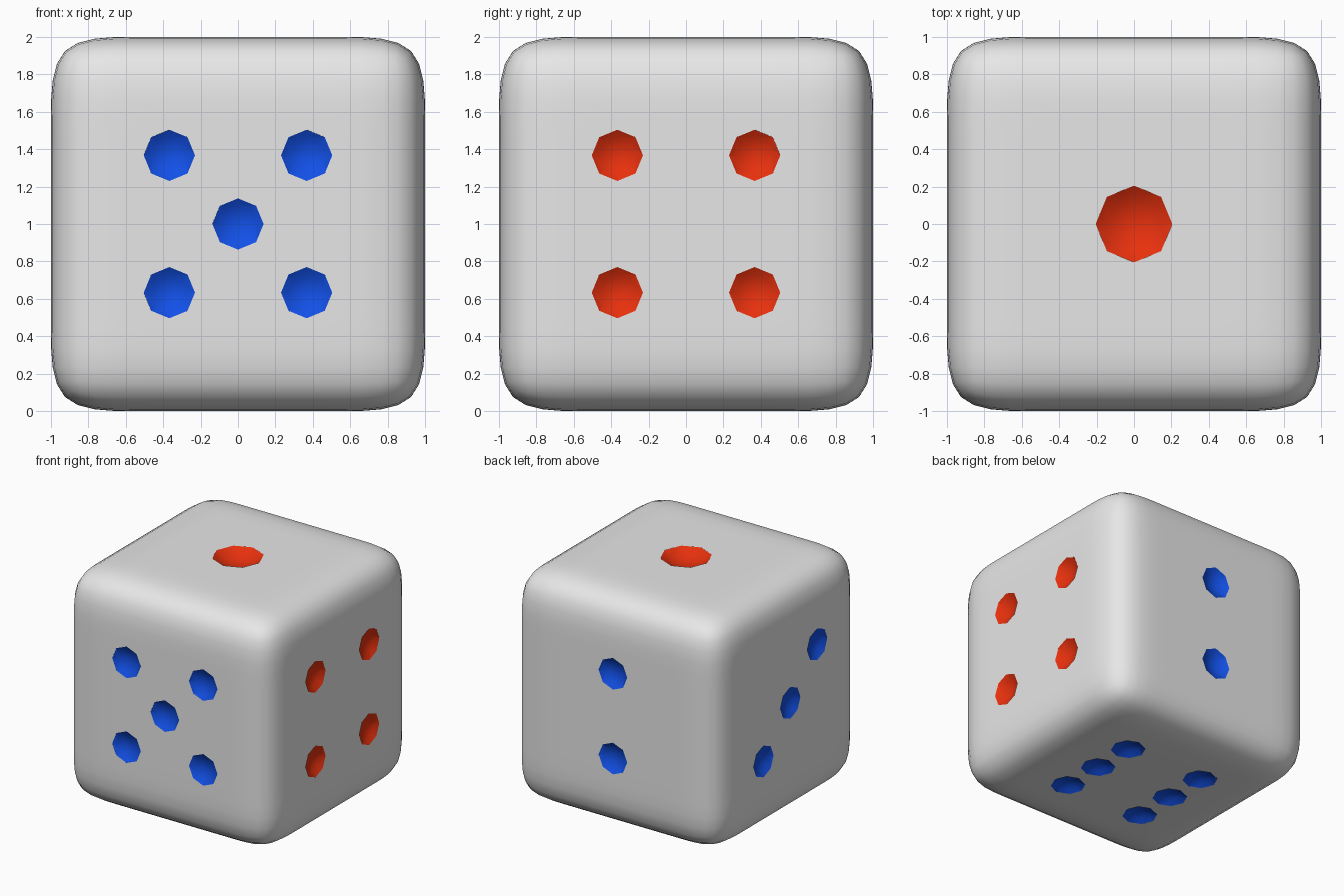
import bpy, bmesh, math
from mathutils import Vector

if "Cube" in bpy.data.objects:
    bpy.data.objects.remove(bpy.data.objects["Cube"])


def material(name, rgb):
    m = bpy.data.materials.new(name)
    m.diffuse_color = (*rgb, 1)
    m.use_nodes = True
    m.node_tree.nodes["Principled BSDF"].inputs["Base Color"].default_value = m.diffuse_color
    return m


MATS = [material("white", (0.8, 0.8, 0.8)),
        material("red", (0.8, 0.03, 0.004)),
        material("blue", (0.006, 0.08, 0.8))]
RED, BLUE = 1, 2
S = 0.367            # pip spacing
R, R_BIG = 0.137, 0.205


def make_object(name, bm):
    bmesh.ops.recalc_face_normals(bm, faces=bm.faces[:])
    me = bpy.data.meshes.new(name)
    bm.to_mesh(me)
    bm.free()
    for m in MATS:
        me.materials.append(m)
    ob = bpy.data.objects.new(name, me)
    bpy.context.collection.objects.link(ob)
    return ob


# Body cage: cube with a 5 x 5 grid per side, wide outer bands give soft corners
bm = bmesh.new()
bmesh.ops.create_cube(bm, size=2)
bmesh.ops.subdivide_edges(bm, edges=bm.edges[:], cuts=4, use_grid_fill=True)
for v in bm.verts:
    v.co = [c if abs(c) > 0.9 else c * S * 1.5 / 0.6 for c in v.co]
    v.co.z += 1
body = make_object("die_body", bm)


# Pip cutter: eight-sided shallow bowl, widened a little above the surface
def add_pip(bm, centre, u, v, n, r, mat):
    depth = r * 0.36
    ball = (r * r + depth * depth) / (2 * depth)
    full = math.asin(r / ball)
    prof = [(ball * math.sin(full * k / 3),
             ball * (math.cos(full) - math.cos(full * k / 3))) for k in (1, 2, 3)]
    (r2, z2), (r3, z3) = prof[1:]
    prof[2] = (2 * r3 - r2, 2 * z3 - z2)
    rings = [[bm.verts.new(centre + n * z + (u * math.cos(a) + v * math.sin(a)) * rad)
              for a in (i * math.pi / 4 for i in range(8))] for rad, z in prof]
    tip = bm.verts.new(centre - n * depth)
    faces = [bm.faces.new(rings[-1])]
    for i in range(8):
        j = (i + 1) % 8
        faces.append(bm.faces.new((tip, rings[0][i], rings[0][j])))
        for a, b in zip(rings, rings[1:]):
            faces.append(bm.faces.new((a[i], b[i], b[j], a[j])))
    for f in faces:
        f.material_index = mat


X, Y, Z = Vector((1, 0, 0)), Vector((0, 1, 0)), Vector((0, 0, 1))
corners = [(a, b) for a in (-1, 1) for b in (-1, 1)]
# outward normal, two in-plane axes, pip places, radius, colour
SIDES = [
    (Z, X, Y, [(0, 0)], R_BIG, RED),
    (Y, X, Z, [(0, -1), (0, 1)], R, BLUE),
    (-X, Y, Z, [(-1, 1), (0, 0), (1, -1)], R, BLUE),
    (X, Y, Z, corners, R, RED),
    (-Y, X, Z, corners + [(0, 0)], R, BLUE),
    (-Z, X, Y, corners + [(-1, 0), (1, 0)], R, BLUE),
]
bm = bmesh.new()
for n, u, v, spots, r, mat in SIDES:
    for a, b in spots:
        add_pip(bm, Z + n + u * a * S + v * b * S, u, v, n, r, mat)
cutter = make_object("pip_cutter", bm)
cutter.hide_render = True

# Round the body, then sink the pips
sub = body.modifiers.new("round", 'SUBSURF')
sub.levels = sub.render_levels = 2
cut = body.modifiers.new("pips", 'BOOLEAN')
cut.operation = 'DIFFERENCE'
cut.solver = 'EXACT'
cut.object = cutter
bpy.context.view_layer.objects.active = body
body.select_set(True)
for name in ("round", "pips"):
    bpy.ops.object.modifier_apply(modifier=name)
bpy.data.objects.remove(cutter)
bpy.ops.object.shade_smooth_by_angle(angle=math.radians(28))
